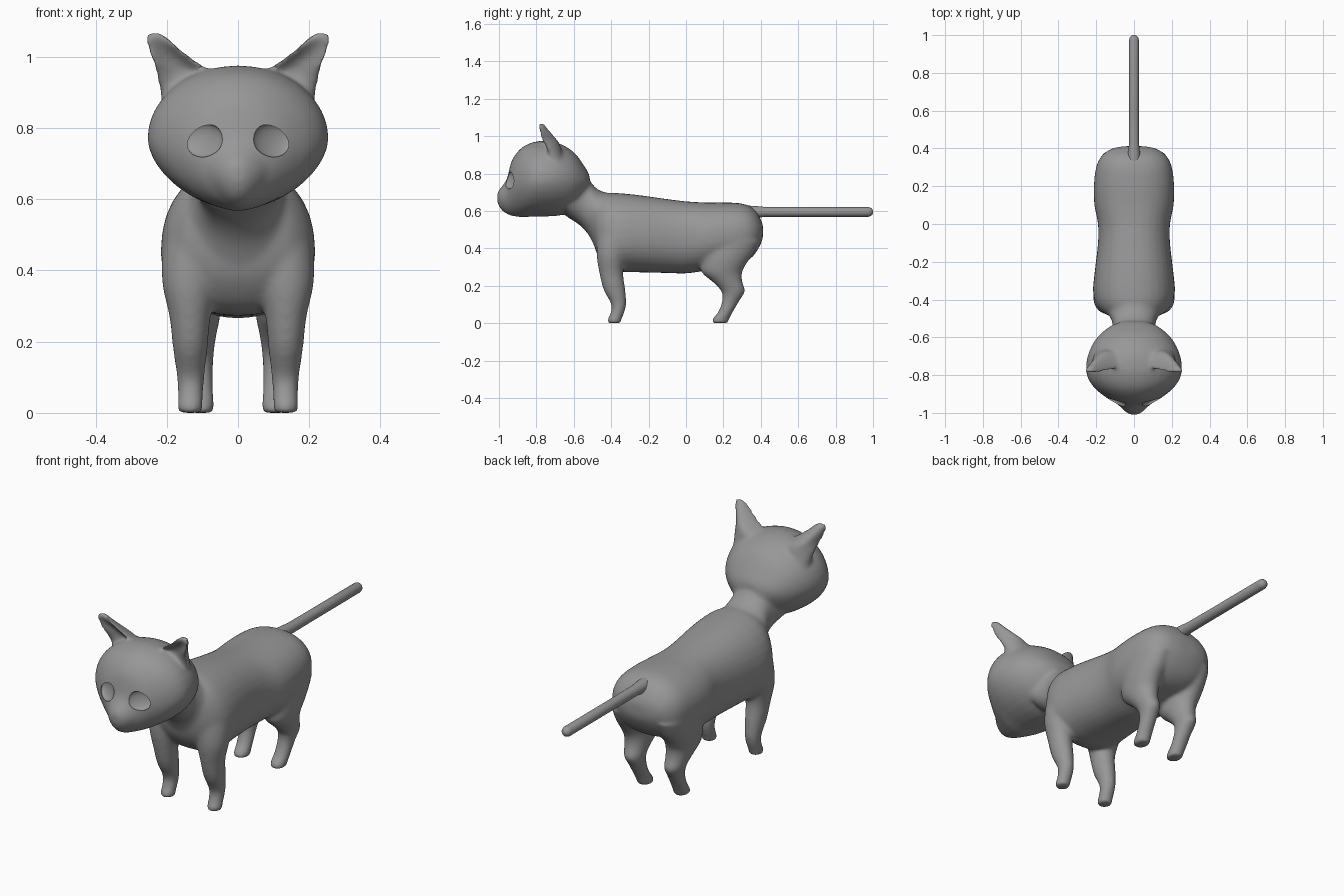
import bpy, bmesh
from math import sin, cos, pi, radians, copysign

if "Cube" in bpy.data.objects:
    bpy.data.objects.remove(bpy.data.objects["Cube"])

N = 32  # points per ring


def smooth_path(stations, steps=5):
    """Catmull-Rom interpolation of station tuples."""
    out = []
    last = len(stations) - 1
    for i in range(last):
        p0, p1 = stations[max(i - 1, 0)], stations[i]
        p2, p3 = stations[i + 1], stations[min(i + 2, last)]
        for s in range(steps):
            t = s / steps
            out.append(tuple(
                0.5 * (2 * b + (c - a) * t + (2 * a - 5 * b + 4 * c - d) * t * t
                       + (3 * b - a - 3 * c + d) * t ** 3)
                for a, b, c, d in zip(p0, p1, p2, p3)))
    return out + [stations[-1]]


def upright_ring(y, bottom, mid, top, w, power=1, low_power=1):
    """Egg-shaped section in the xz plane; a higher power is more pointed."""
    ring = []
    for k in range(N):
        a = 2 * pi * k / N
        p = power if sin(a) >= 0 else low_power
        c = copysign(abs(cos(a)) ** p, cos(a))
        s = copysign(abs(sin(a)) ** p, sin(a))
        ring.append((w * c, y, mid + s * (top - mid if s > 0 else mid - bottom)))
    return ring


def flat_ring(side, z, x, y, rx, ry, bend=0):
    """Ellipse in the xy plane, its ends bent forward by bend."""
    return [(side * (x + rx * cos(2 * pi * k / N)),
             y + ry * sin(2 * pi * k / N) - bend * cos(2 * pi * k / N) ** 2, z)
            for k in range(N)]


def skin(bm, rings):
    vs = [[bm.verts.new(p) for p in r] for r in rings]
    faces = [bm.faces.new((a[k], a[(k + 1) % N], b[(k + 1) % N], b[k]))
             for a, b in zip(vs, vs[1:]) for k in range(N)]
    faces += [bm.faces.new(vs[0][::-1]), bm.faces.new(vs[-1])]
    bmesh.ops.recalc_face_normals(bm, faces=faces)


grey = bpy.data.materials.new("dark_grey")
grey.diffuse_color = (.31, .31, .31, 1)
grey.use_nodes = True
grey.node_tree.nodes["Principled BSDF"].inputs["Base Color"].default_value = grey.diffuse_color


def make_object(name, bm):
    mesh = bpy.data.meshes.new(name)
    bm.to_mesh(mesh)
    bm.free()
    mesh.materials.append(grey)
    ob = bpy.data.objects.new(name, mesh)
    bpy.context.collection.objects.link(ob)
    bpy.ops.object.select_all(action='DESELECT')
    ob.select_set(True)
    bpy.context.view_layer.objects.active = ob
    return ob


# Upright stations: y, bottom, widest height, top, half width
torso = [(-.50, .45, .55, .64, .09), (-.475, .37, .50, .68, .155),
         (-.42, .30, .46, .697, .203), (-.35, .275, .45, .695, .217),
         (-.25, .272, .46, .685, .208), (-.1, .268, .46, .664, .191),
         (0, .266, .46, .652, .191), (.1, .28, .46, .646, .21),
         (.2, .30, .47, .646, .213), (.3, .32, .48, .64, .201),
         (.36, .36, .48, .613, .172), (.398, .42, .49, .56, .12),
         (.412, .46, .49, .52, .055)]
neck = [(-.64, .57, .69, .88, .15), (-.57, .525, .65, .83, .118),
        (-.52, .47, .62, .768, .115), (-.47, .38, .57, .715, .14),
        (-.40, .33, .50, .69, .17)]
head = [(-.515, .70, .75, .79, .06), (-.54, .66, .76, .835, .125),
        (-.60, .60, .765, .915, .195), (-.68, .575, .77, .962, .24),
        (-.76, .57, .77, .976, .255), (-.82, .57, .765, .967, .243),
        (-.87, .566, .755, .945, .208), (-.91, .57, .74, .905, .160),
        (-.935, .574, .72, .86, .122), (-.957, .583, .69, .775, .085),
        (-.980, .597, .675, .737, .062), (-.997, .618, .67, .717, .042),
        (-1.009, .645, .67, .697, .022)]
# Flat stations: z, x, y, half width, half depth, (forward bend)
front_leg = [(.50, .12, -.385, .085, .09), (.42, .132, -.39, .083, .088),
             (.35, .136, -.40, .075, .077), (.27, .135, -.40, .058, .064),
             (.18, .134, -.383, .049, .059), (.10, .133, -.36, .039, .041),
             (.05, .133, -.368, .036, .037), (.02, .134, -.382, .036, .038),
             (-.002, .134, -.382, .034, .036)]
hind_leg = [(.44, .12, .25, .085, .145), (.37, .124, .22, .08, .14),
            (.32, .125, .203, .075, .122), (.27, .12, .192, .07, .108),
            (.22, .118, .222, .058, .08), (.17, .115, .252, .048, .064),
            (.12, .111, .24, .041, .047), (.06, .108, .212, .039, .04),
            (.02, .105, .186, .039, .046), (-.002, .105, .182, .037, .042)]
ear = [(.84, .145, -.69, .065, .05, 0), (.90, .142, -.70, .077, .042, .015),
       (.95, .145, -.705, .087, .034, .04), (.975, .166, -.713, .07, .03, .055),
       (1.0, .189, -.728, .057, .024, .05), (1.03, .213, -.75, .043, .021, .033),
       (1.055, .229, -.768, .031, .018, .014), (1.071, .235, -.777, .018, .014, .004)]

bm = bmesh.new()
for part, power, low in ((torso, .9, .9), (neck, 1, 1), (head, 1, 1.15)):
    skin(bm, [upright_ring(*s, power, low) for s in smooth_path(part)])
for side in (1, -1):
    for part in (front_leg, hind_leg, ear):
        skin(bm, [flat_ring(side, *s) for s in smooth_path(part)])
body = make_object("cat_body", bm)

# Blend all body parts into one smooth skin
remesh = body.modifiers.new("blend", 'REMESH')
remesh.mode = 'VOXEL'
remesh.voxel_size = 0.008
soften = body.modifiers.new("soften", 'SMOOTH')
soften.factor = 0.5
soften.iterations = 22

# Shallow eye sockets
sockets = []
for side in (1, -1):
    bpy.ops.mesh.primitive_uv_sphere_add(segments=40, ring_count=20,
                                         location=(side * .096, -.932, .765),
                                         rotation=(radians(-14), 0, side * radians(33)))
    socket = bpy.context.object
    socket.name = "eye_socket_cutter"
    socket.scale = (.062, .02, .049)
    socket.hide_render = True
    socket.data.materials.append(grey)
    cut = body.modifiers.new("eye", 'BOOLEAN')
    cut.operation = 'DIFFERENCE'
    cut.object = socket
    sockets.append(socket)

bpy.ops.object.select_all(action='DESELECT')
body.select_set(True)
bpy.context.view_layer.objects.active = body
for m in list(body.modifiers):
    bpy.ops.object.modifier_apply(modifier=m.name)
for s in sockets:
    bpy.data.objects.remove(s)
low = min(v.co.z for v in body.data.vertices)
for v in body.data.vertices:
    v.co.z -= low * max(0, 1 - v.co.z / .3)  # keep the paws on the ground
bpy.ops.object.shade_smooth_by_angle(angle=radians(40))

# Straight tail with a rounded tip
bm = bmesh.new()
skin(bm, [upright_ring(y, .595 - r, .595, .595 + r, r)
          for y, r in ((.33, .034), (.38, .031), (.42, .027), (.6, .026), (.975, .026),
                       (.988, .022), (.996, .015), (1.0, .005))])
tail = make_object("tail", bm)
bpy.ops.object.shade_smooth_by_angle(angle=radians(50))
